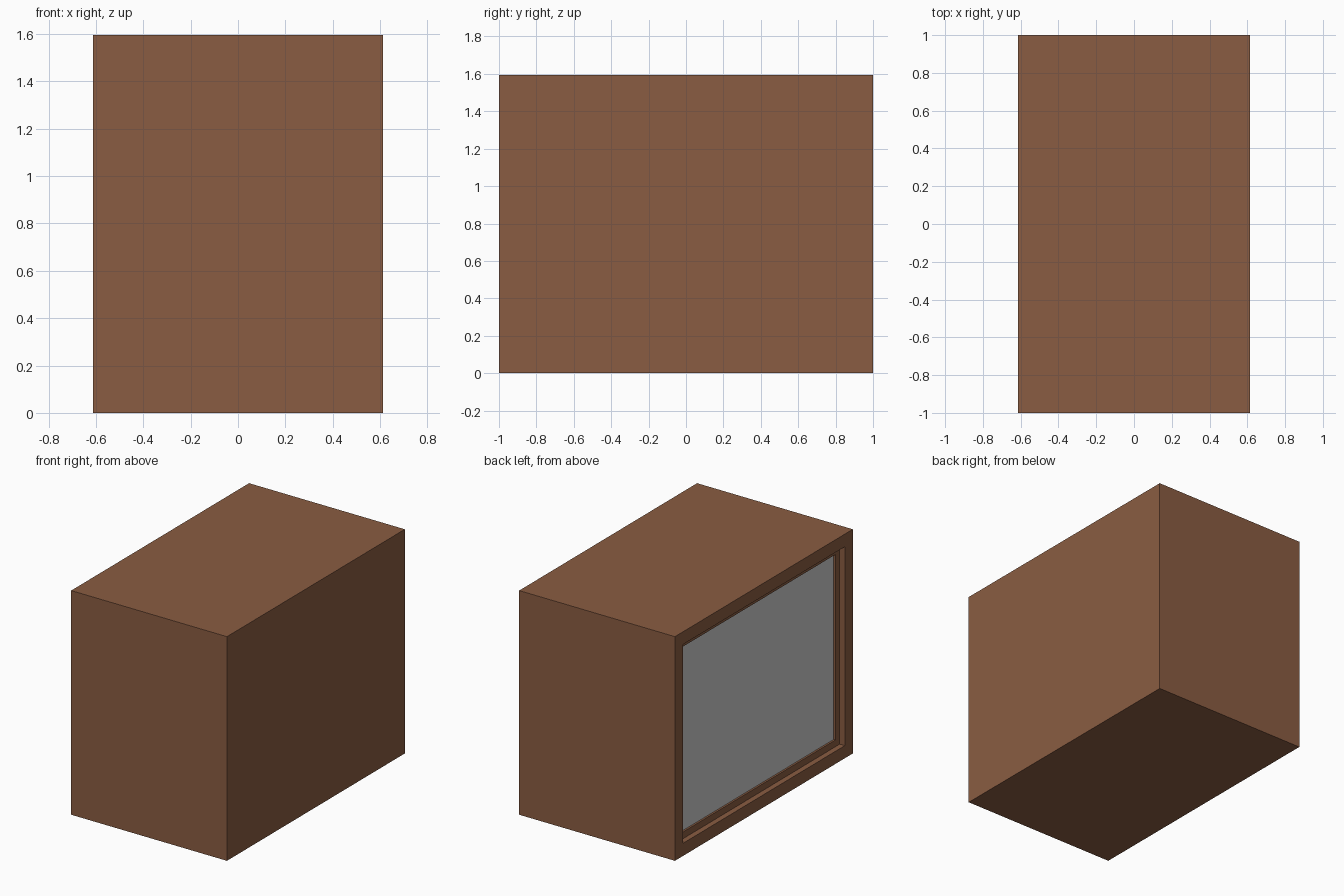
import bpy
import bmesh
from mathutils import Vector

if "Cube" in bpy.data.objects:
    bpy.data.objects.remove(bpy.data.objects["Cube"])

W, L, H = 1.226, 2.0, 1.595        # overall size in x, y, z
LIP, BEZEL = 0.09, 0.048           # rim width, inner ledge width
STEP1, STEP2 = 0.04, 0.026         # depth of the two recess steps
PLATE = 0.012                      # screen thickness


def material(name, rgb):
    m = bpy.data.materials.new(name)
    m.diffuse_color = (*rgb, 1)
    m.use_nodes = True
    m.node_tree.nodes["Principled BSDF"].inputs["Base Color"].default_value = m.diffuse_color
    return m


def make_object(name, bm, mat):
    bmesh.ops.recalc_face_normals(bm, faces=bm.faces)
    me = bpy.data.meshes.new(name)
    bm.to_mesh(me)
    bm.free()
    me.materials.append(mat)
    ob = bpy.data.objects.new(name, me)
    bpy.context.collection.objects.link(ob)
    return ob


def box(size, centre):
    bm = bmesh.new()
    bmesh.ops.create_cube(bm, size=1)
    bmesh.ops.scale(bm, vec=size, verts=bm.verts)
    bmesh.ops.translate(bm, vec=centre, verts=bm.verts)
    return bm


def recess(bm, face, border, depth):
    """Inset a face by border, then push it inward along +x."""
    bmesh.ops.inset_region(bm, faces=[face], thickness=border, use_even_offset=True)
    face = bmesh.ops.extrude_discrete_faces(bm, faces=[face])["faces"][0]
    bmesh.ops.translate(bm, vec=Vector((depth, 0, 0)), verts=face.verts)
    return face


wood = material("brown wood", (0.254, 0.108, 0.054))
grey = material("light grey", (0.60, 0.60, 0.60))

# Cabinet: solid box with a two-step recess in its left side
bm = box((W, L, H), (0, 0, H / 2))
bm.normal_update()
side = min(bm.faces, key=lambda f: f.normal.x)
side = recess(bm, side, LIP, STEP1)
bm.normal_update()
side = recess(bm, side, BEZEL, STEP2)
make_object("cabinet", bm, wood)

# Screen panel seated in the recess
edge = 2 * (LIP + BEZEL)
x = -W / 2 + STEP1 + STEP2 - PLATE / 2
make_object("screen", box((PLATE, L - edge, H - edge), (x, 0, H / 2)), grey)
